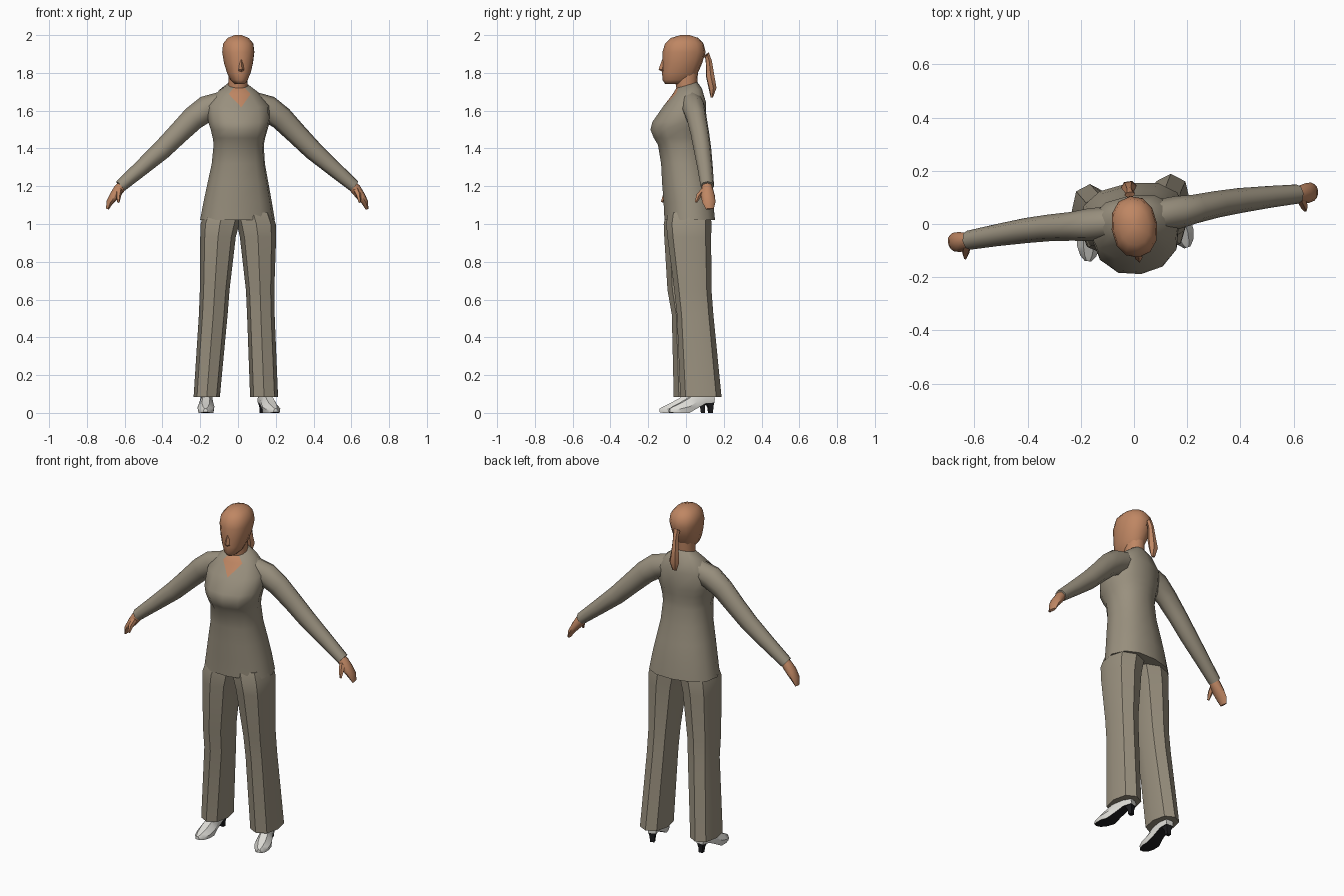
import bpy, bmesh, math
from mathutils import Vector, Matrix

if "Cube" in bpy.data.objects:
    bpy.data.objects.remove(bpy.data.objects["Cube"])


def material(name, rgb):
    m = bpy.data.materials.new(name)
    m.diffuse_color = (*rgb, 1)
    m.use_nodes = True
    m.node_tree.nodes["Principled BSDF"].inputs["Base Color"].default_value = m.diffuse_color
    return m


CLOTH = material("taupe_cloth", (0.32, 0.28, 0.21))
SKIN = material("skin", (0.52, 0.24, 0.125))
WHITE = material("shoe_white", (0.72, 0.71, 0.67))
BLACK = material("sole_black", (0.012, 0.012, 0.014))
TWIST = Matrix.Rotation(math.radians(8), 4, 'Z')  # upper body turn


def loft(name, rings, mats, twist=False, smooth=45, paint=None):
    """Skin a list of equal-length point rings, cap both ends."""
    bm = bmesh.new()
    rows = [[bm.verts.new(p) for p in r] for r in rings]
    n = len(rows[0])
    for a, b in zip(rows, rows[1:]):
        for i in range(n):
            j = (i + 1) % n
            bm.faces.new((a[i], a[j], b[j], b[i]))
    bm.faces.new(rows[0])
    bm.faces.new(rows[-1])
    bmesh.ops.recalc_face_normals(bm, faces=bm.faces)
    if paint:
        paint(bm, rows)
    if twist:
        bm.transform(TWIST)
    me = bpy.data.meshes.new(name)
    bm.to_mesh(me)
    bm.free()
    ob = bpy.data.objects.new(name, me)
    bpy.context.collection.objects.link(ob)
    for m in mats:
        me.materials.append(m)
    bpy.ops.object.select_all(action='DESELECT')
    ob.select_set(True)
    bpy.context.view_layer.objects.active = ob
    bpy.ops.object.shade_smooth_by_angle(angle=math.radians(smooth))
    return ob


def level_ring(z, x0, x1, yf, yb, n=12, power=1.0, tilt=0.0):
    """Horizontal ring; point n*3/4 is the front centre."""
    cx, rx, cy, ry = (x0 + x1) / 2, (x1 - x0) / 2, (yf + yb) / 2, (yb - yf) / 2
    pts = []
    for i in range(n):
        a = 2 * math.pi * i / n
        c, s = math.cos(a), math.sin(a)
        x = cx + rx * math.copysign(abs(c) ** power, c)
        y = cy + ry * math.copysign(abs(s) ** power, s)
        pts.append((x, y, z + tilt * y))
    return pts


def tube(path, n=8):
    """Rings square to a path of (x, y, z, half_up, half_y)."""
    ps = [Vector(p[:3]) for p in path]
    rings = []
    for i, p in enumerate(path):
        t = (ps[min(i + 1, len(ps) - 1)] - ps[max(i - 1, 0)]).normalized()
        side = Vector((0, 1, 0))
        side = (side - t * side.dot(t)).normalized()
        up = t.cross(side)
        rings.append([ps[i] + up * p[3] * math.cos(2 * math.pi * k / n)
                      + side * p[4] * math.sin(2 * math.pi * k / n) for k in range(n)])
    return rings


# Jacket body, with a skin-coloured V at the neckline
def neckline(bm, rows):
    low, top = rows[-3], rows[-1]
    mid = rows[-2]
    for k in (8, 10):
        bmesh.ops.connect_verts(bm, verts=[low[9], mid[k]])
    for f in bm.faces:
        vs = set(f.verts)
        if {low[9], mid[9]} <= vs or {mid[9], top[9]} <= vs:
            f.material_index = 1


torso = [(1.02, .200, -.115, .155, 0), (1.12, .182, -.120, .145, 0),
         (1.22, .162, -.128, .128, 0), (1.32, .142, -.133, .108, 0),
         (1.42, .134, -.150, .098, 0), (1.455, .140, -.172, .098, 0),
         (1.50, .152, -.190, .102, 0), (1.54, .164, -.180, .106, 0),
         (1.63, .168, -.125, .108, .1), (1.70, .105, -.072, .085, .2),
         (1.735, .055, -.052, .060, .3)]
loft("jacket", [level_ring(z, -w, w, f, b, 12, .85, t) for z, w, f, b, t in torso],
     [CLOTH, SKIN], True, 50, neckline)

# Neck and head
loft("neck", [level_ring(z, -w, w, f, b) for z, w, f, b in
              [(1.68, .055, -.045, .055), (1.74, .052, -.055, .06), (1.82, .05, -.06, .065)]],
     [SKIN], True)
head = [(1.742, .026, -.112, .0), (1.762, .045, -.125, .04), (1.80, .063, -.128, .064),
        (1.85, .077, -.126, .086), (1.91, .086, -.126, .105), (1.955, .081, -.112, .094),
        (1.985, .056, -.080, .066), (2.0, .018, -.03, .02)]
loft("head", [level_ring(z, -w, w, f, b, 12, .9) for z, w, f, b in head], [SKIN], True, 60)
loft("nose", [level_ring(z, -w, w, f, -.11, 4) for z, w, f in
              [(1.806, .012, -.128), (1.818, .015, -.147), (1.87, .006, -.128)]], [SKIN], True)

# Ponytail
loft("ponytail", tube([(0, .085, 1.885, .012, .012), (0, .112, 1.895, .02, .018),
                       (0, .122, 1.86, .016, .018), (0, .13, 1.78, .022, .024),
                       (0, .142, 1.72, .03, .022), (0, .138, 1.67, .014, .006)], 6),
     [SKIN], True, 40)

# Sleeves, hands and thumbs
for s, label in ((1, "left"), (-1, "right")):
    def limb(path, n=8):
        return tube([(s * p[0], *p[1:]) for p in path], n)
    loft(label + "_sleeve", limb([(.07, .018, 1.645, .06, .06), (.165, .020, 1.61, .07, .062),
                                  (.235, .024, 1.56, .064, .054), (.32, .030, 1.475, .057, .050),
                                  (.405, .032, 1.39, .052, .047), (.52, .030, 1.29, .042, .041),
                                  (.625, .026, 1.2, .033, .036)]), [CLOTH], True, 60)
    loft(label + "_hand", limb([(.60, .026, 1.222, .022, .026), (.632, .025, 1.185, .029, .031),
                                (.658, .024, 1.15, .025, .038), (.682, .027, 1.115, .018, .035),
                                (.694, .03, 1.08, .008, .022)]), [SKIN], True, 60)
    loft(label + "_thumb", limb([(.632, .01, 1.185, .018, .014), (.642, -.022, 1.15, .014, .014),
                                 (.645, -.038, 1.115, .006, .007)], 5), [SKIN], True, 60)

# Trouser legs with pressed creases front and back
legs = {
    "left": [(1.06, -.02, .180, -.095, .13), (1.0, -.006, .200, -.105, .135),
             (.93, .010, .202, -.098, .133), (.65, .042, .192, -.062, .135),
             (.52, .048, .194, -.048, .145), (.085, .064, .212, -.03, .188)],
    "right": [(1.06, -.180, .02, -.105, .11), (1.0, -.198, .006, -.118, .115),
              (.93, -.200, -.012, -.115, .112), (.65, -.202, -.045, -.098, .105),
              (.52, -.207, -.055, -.075, .112), (.085, -.235, -.096, -.065, .150)]}
for label, rings in legs.items():
    loft(label + "_trouser_leg",
         [level_ring(z, a, b, f, k, 8, .85) for z, a, b, f, k in rings], [CLOTH], False, 40)


# Heeled shoes: white uppers, black soles and heels
def blacken_sole(bm, rows):
    for f in bm.faces:
        f.material_index = 1 if f.normal.z < -.5 else 0


upper = [(0, .024, .055, .10), (.05, .031, .05, .125), (.10, .035, .024, .105),
         (.145, .044, .0, .075), (.19, .043, .0, .05), (.225, .03, .0, .034),
         (.245, .012, .004, .022)]
for label, heel, toe in (("left", (.125, .145), (.2, -.088)),
                         ("right", (-.165, .105), (-.172, -.14))):
    h = Vector((*heel, 0))
    fwd = (Vector((*toe, 0)) - h).normalized()
    out = fwd.cross(Vector((0, 0, 1)))

    def section(d, w, zb, zt):
        mid = zb + (zt - zb) * .45
        return [h + fwd * d + out * w * k + Vector((0, 0, z)) for k, z in
                ((-.9, zb), (-1, mid), (-.45, zt), (.45, zt), (1, mid), (.9, zb))]
    loft(label + "_shoe", [section(*u) for u in upper], [WHITE, BLACK], False, 40, blacken_sole)
    heel_rings = []
    for z, d0, d1, w in ((.065, 0, .05, .023), (.03, .005, .03, .014), (0, .005, .026, .012)):
        heel_rings.append([h + fwd * d + out * k * w + Vector((0, 0, z))
                           for d, k in ((d0, -1), (d1, -1), (d1, 1), (d0, 1))])
    loft(label + "_heel", heel_rings, [BLACK], False, 30)
